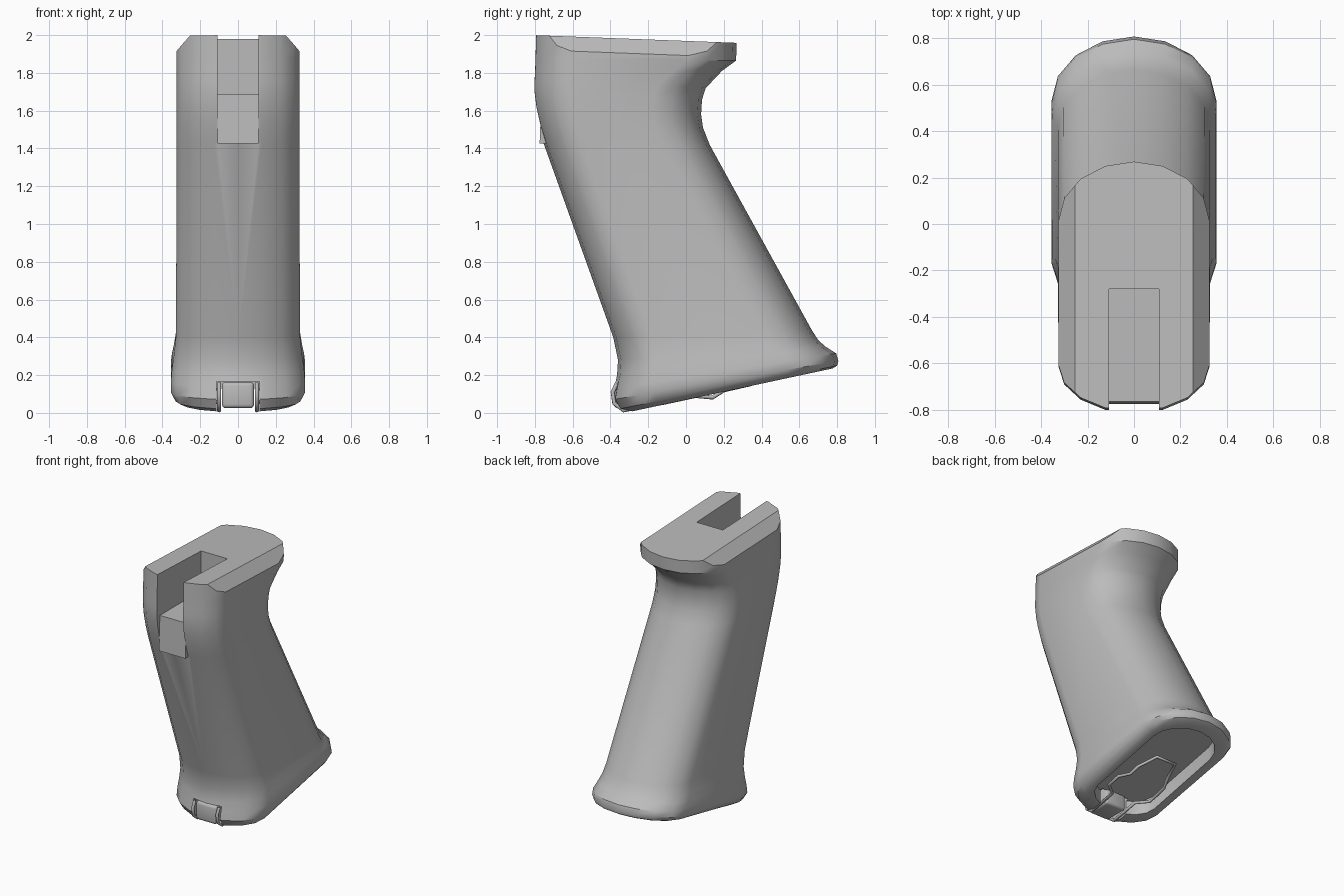
import bpy, bmesh, math
from mathutils import Vector

old = bpy.data.objects.get("Cube")
if old:
    bpy.data.objects.remove(old, do_unlink=True)

grey = bpy.data.materials.new("plain_grey")
grey.use_nodes = True
grey.diffuse_color = (0.5, 0.5, 0.5, 1)
grey.node_tree.nodes["Principled BSDF"].inputs["Base Color"].default_value = (0.5, 0.5, 0.5, 1)


def new_object(name, bm):
    bmesh.ops.recalc_face_normals(bm, faces=bm.faces)
    mesh = bpy.data.meshes.new(name)
    bm.to_mesh(mesh)
    bm.free()
    mesh.materials.append(grey)
    ob = bpy.data.objects.new(name, mesh)
    bpy.context.collection.objects.link(ob)
    return ob


def activate(ob):
    bpy.ops.object.select_all(action='DESELECT')
    ob.select_set(True)
    bpy.context.view_layer.objects.active = ob


def smooth(ob, degrees=35):
    activate(ob)
    bpy.ops.object.shade_smooth_by_angle(angle=math.radians(degrees))


def box(name, half_x, y0, y1, z0, z1):
    bm = bmesh.new()
    bmesh.ops.create_cube(bm, size=1)
    for v in bm.verts:
        v.co = (v.co.x * 2 * half_x,
                y0 + (v.co.y + 0.5) * (y1 - y0),
                z0 + (v.co.z + 0.5) * (z1 - z0))
    return new_object(name, bm)


def cut(target, cutter):
    mod = target.modifiers.new("cut", 'BOOLEAN')
    mod.operation = 'DIFFERENCE'
    mod.solver = 'EXACT'
    mod.object = cutter
    cutter.hide_render = True
    activate(target)
    bpy.ops.object.modifier_apply(modifier=mod.name)
    bpy.data.objects.remove(cutter, do_unlink=True)


def section(bm, yf, zf, yb, zb, w, steps=8):
    """Tilted oval ring with flat sides and rounded front and back."""
    ring = []
    for centre, depth, start in ((yb - w * 0.78, w * 0.78, 0), (yf + w * 0.62, w * 0.62, math.pi)):
        for i in range(steps + 1):
            a = start + math.pi * i / steps
            y = centre + depth * math.sin(a)
            z = zf + (zb - zf) * (y - yf) / (yb - yf)
            ring.append(bm.verts.new((w * math.cos(a), y, z)))
    return ring


# Grip body: front y, front z, back y, back z, half width
sections = [
    (-0.24, 0.12, 0.69, 0.315, 0.245),   # recess floor
    (-0.24, 0.018, 0.70, 0.219, 0.25),   # recess mouth
    (-0.30, 0.005, 0.775, 0.235, 0.29),
    (-0.36, 0.02, 0.80, 0.25, 0.33),
    (-0.39, 0.07, 0.807, 0.275, 0.355),
    (-0.38, 0.13, 0.795, 0.315, 0.355),
    (-0.365, 0.20, 0.74, 0.35, 0.35),
    (-0.36, 0.28, 0.70, 0.385, 0.34),
    (-0.385, 0.40, 0.665, 0.44, 0.328),
    (-0.755, 1.43, 0.125, 1.42, 0.325),
    (-0.785, 1.53, 0.09, 1.51, 0.325),
    (-0.805, 1.62, 0.08, 1.58, 0.325),
    (-0.815, 1.70, 0.085, 1.66, 0.325),
    (-0.815, 1.76, 0.105, 1.72, 0.325),
    (-0.812, 1.82, 0.19, 1.81, 0.325),
    (-0.81, 1.88, 0.265, 1.865, 0.325),
    (-0.805, 2.05, 0.272, 2.05, 0.325),
]
bm = bmesh.new()
rings = [section(bm, *s) for s in sections]
for low, high in zip(rings, rings[1:]):
    for i in range(len(low)):
        j = (i + 1) % len(low)
        bm.faces.new((low[i], low[j], high[j], high[i]))
bm.faces.new(rings[0])
bm.faces.new(rings[-1])

# Slanted top and the two chamfers beside it
top_normal = Vector((0, 0.038, 1))
for point, normal in (((0, -0.81, 2.0), top_normal),
                      ((0.255, -0.81, 2.0), Vector((1.1, 0.038, 1))),
                      ((-0.255, -0.81, 2.0), Vector((-1.1, 0.038, 1)))):
    result = bmesh.ops.bisect_plane(bm, geom=bm.verts[:] + bm.edges[:] + bm.faces[:],
                                    plane_co=point, plane_no=normal, clear_outer=True)
    edges = [e for e in result["geom_cut"] if isinstance(e, bmesh.types.BMEdge)]
    bmesh.ops.holes_fill(bm, edges=edges, sides=0)
grip = new_object("grip_body", bm)

# Top slot, front flat and hinge notch
cut(grip, box("slot_cutter", 0.108, -1.0, -0.28, 1.685, 2.3))
cut(grip, box("flat_cutter", 0.108, -1.0, -0.74, 1.425, 1.75))
cut(grip, box("notch_cutter", 0.115, -0.6, -0.2, -0.2, 0.165))
smooth(grip)

# Block below the slot
block = box("slot_block", 0.108, -0.775, -0.65, 1.425, 1.685)
for v in block.data.vertices:
    if v.co.z > 1.6 and v.co.y < -0.7:
        v.co.y = -0.765

# Hinge block in the notch
hinge = box("hinge_block", 0.085, -0.38, -0.19, 0.025, 0.163)
bevel = hinge.modifiers.new("round", 'BEVEL')
bevel.width = 0.02
bevel.segments = 3
activate(hinge)
bpy.ops.object.modifier_apply(modifier=bevel.name)
smooth(hinge)

# Wire clip under the base: x, y and height above the sloping base
half_path = [(0.1, -0.33, 0.015), (0.1, -0.11, 0.01), (0.18, -0.05, 0.01), (0.18, 0.05, 0.01),
             (0.15, 0.14, -0.018), (0.13, 0.2, 0.008), (0.08, 0.34, 0.01)]
side = [(x, y, 0.005 + 0.214 * (y + 0.3) + h) for x, y, h in half_path]
side = [(0.1, -0.365, 0.158), (0.1, -0.388, 0.11), (0.1, -0.38, 0.05)] + side
path = side + [(-x, y, z) for x, y, z in reversed(side)]
curve = bpy.data.curves.new("wire_clip", 'CURVE')
curve.dimensions = '3D'
curve.bevel_depth = 0.011
curve.bevel_resolution = 2
curve.use_fill_caps = True
spline = curve.splines.new('POLY')
spline.points.add(len(path) - 1)
for p, co in zip(spline.points, path):
    p.co = (*co, 1)
curve.materials.append(grey)
wire = bpy.data.objects.new("wire_clip", curve)
bpy.context.collection.objects.link(wire)
